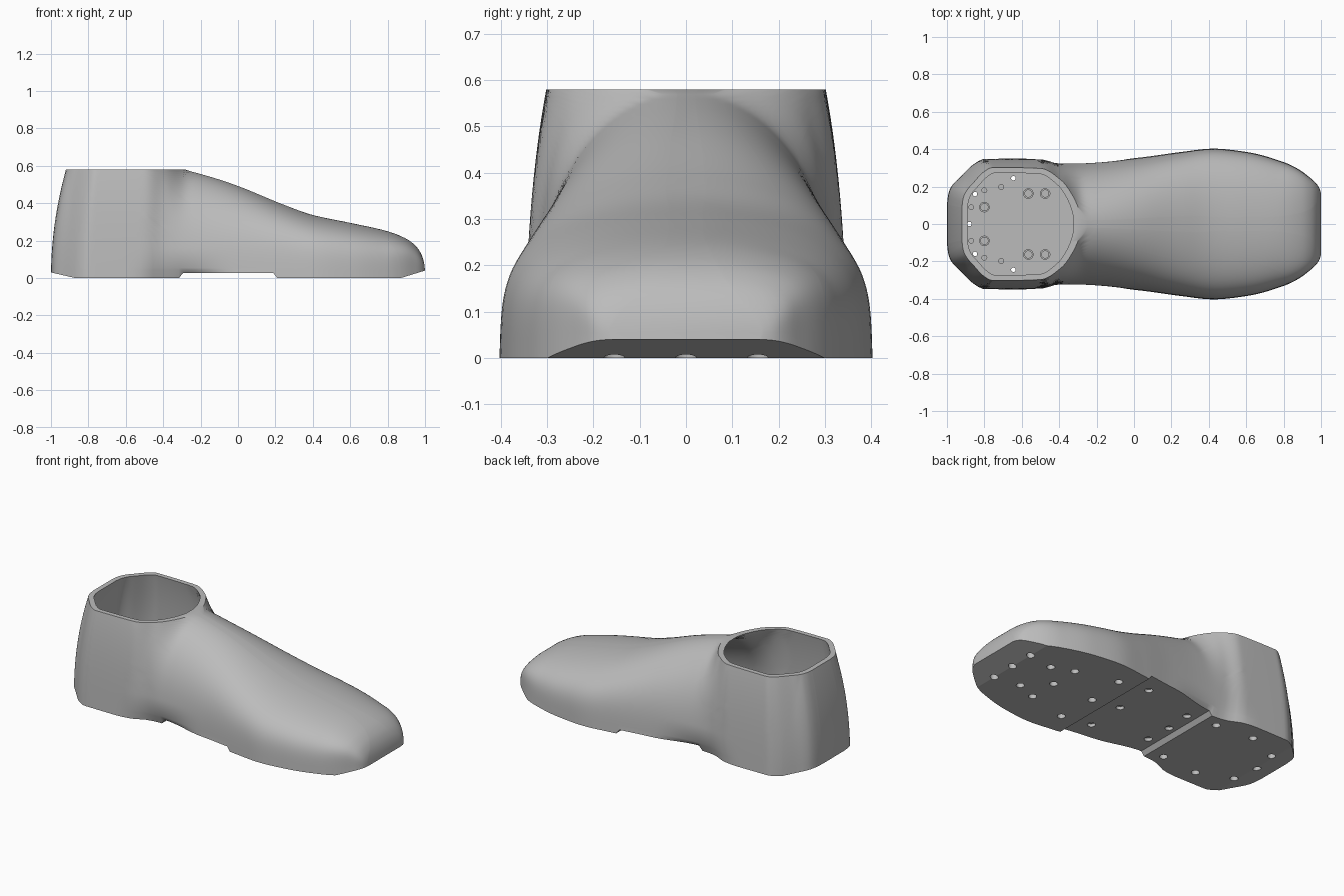
import bpy, bmesh, math

cube = bpy.data.objects.get("Cube")
if cube:
    bpy.data.objects.remove(cube)

grey = bpy.data.materials.new("mid_grey")
grey.use_nodes = True
grey.diffuse_color = (0.5, 0.5, 0.5, 1)
grey.node_tree.nodes["Principled BSDF"].inputs["Base Color"].default_value = (0.5, 0.5, 0.5, 1)

TOP, FLOOR, WALL = 0.58, 0.06, 0.026


def smooth_curve(points):
    """Monotone cubic through a few points."""
    xs, ys = zip(*points)
    d = [(ys[i + 1] - ys[i]) / (xs[i + 1] - xs[i]) for i in range(len(xs) - 1)]
    m = [d[0]] + [2 * a * b / (a + b) if a * b > 0 else 0 for a, b in zip(d, d[1:])] + [d[-1]]

    def f(x):
        x = min(max(x, xs[0]), xs[-1])
        i = max(k for k in range(len(d)) if xs[k] <= x)
        w = xs[i + 1] - xs[i]
        t = (x - xs[i]) / w
        u = 1 - t
        return (ys[i] * u * u * (1 + 2 * t) + ys[i + 1] * t * t * (1 + 2 * u)
                + w * t * u * (m[i] * u - m[i + 1] * t))
    return f


# Side profile (continued above the collar), half width of the sole,
# and how boxy the cross-section is along the shoe
height = smooth_curve([(-1, 3), (-.5, 1.5), (-.4, .87), (-.33, .645), (-.28, .58), (-.22, .562),
                       (-.12, .533), (0, .492), (.25, .39), (.4, .337), (.6, .295), (.8, .25),
                       (.9, .21), (.95, .172), (.98, .128), (.994, .085), (1, .04)])
half_width = smooth_curve([(-1, .1), (-.995, .15), (-.98, .195), (-.93, .25), (-.85, .325),
                           (-.8, .348), (-.5, .35), (-.4, .328), (-.3, .33), (0, .352),
                           (.25, .385), (.42, .403), (.6, .385), (.8, .33), (.87, .297),
                           (.935, .25), (.984, .2), (.997, .16), (1, .1)])
boxiness = smooth_curve([(-1, 3), (-.2, 3), (.3, 4), (.75, 4.4), (.95, 7), (1, 8)])


def heel_x(z):
    return -1 + 0.08 * (max(z, 0) / TOP) ** 2


def toe_x(z):
    lo, hi = -1.0, 1.0
    for _ in range(40):
        mid = (lo + hi) / 2
        lo, hi = (mid, hi) if height(mid) > z else (lo, mid)
    return lo


def width_at(x, z):
    z = max(z, 0)
    fade = min(max((-.4 - x) / .5, 0), 1) ** 2
    base = half_width(x - (heel_x(z) + 1) * fade)
    taper = 1 - .08 * z - .08 * (z / TOP) ** 3
    waist = 1 - .12 * max(0, 1 - z / .16) ** 2 * math.cos(min(abs(x + .3) / .3, 1) * math.pi / 2) ** 2
    return base * taper * waist * math.sqrt(max(0, 1 - (z / height(x)) ** boxiness(x)))


def sole_z(x):
    if x > .87:
        return .04 * (x - .87) / .13
    if x < -.87:
        return .03 * (-.87 - x) / .13
    return .026 * min(1, max(0, min((x + .315) / .02, (.21 - x) / .02)))


# Stations from heel to toe, closer at both ends, with extra ones at the shank steps
stations = [(1 - math.cos(math.pi * i / 80)) / 2 for i in range(81)]
stations += [(x + 1) / 2 for x in (-.315, -.295, .19, .21, -.87, .87)]
stations.sort()


def outline(z, inset=0):
    zz = z + inset * .6
    a, b = heel_x(zz), toe_x(zz)
    pts = [(a + (b - a) * s, width_at(a + (b - a) * s - .003 * s, zz)) for s in stations]
    if inset:
        widest = max(w for _, w in pts)
        k = (b - a - 2 * inset) / (b - a)
        pts = [(a + inset + (x - a) * k, w * (widest - inset) / widest) for x, w in pts]
    return pts


def add_ring(bm, pts, zfun):
    left = [bm.verts.new((x, w, zfun(x))) for x, w in pts]
    right = [bm.verts.new((x, -w, zfun(x))) for x, w in pts]
    return left + right[::-1]


def bridge(bm, a, b):
    n = len(a)
    for i in range(n):
        j = (i + 1) % n
        bm.faces.new((a[i], a[j], b[j], b[i]))


def cap(bm, ring):
    n = len(ring)
    for i in range(n // 2 - 1):
        bm.faces.new((ring[i], ring[i + 1], ring[n - 2 - i], ring[n - 1 - i]))


def finish(bm, name):
    mesh = bpy.data.meshes.new(name)
    bm.to_mesh(mesh)
    bm.free()
    mesh.materials.append(grey)
    obj = bpy.data.objects.new(name, mesh)
    bpy.context.collection.objects.link(obj)
    return obj


def select(obj):
    bpy.ops.object.select_all(action='DESELECT')
    obj.select_set(True)
    bpy.context.view_layer.objects.active = obj


# Hollow shoe: outer wall, collar rim, inner wall, sole and inner floor
bm = bmesh.new()
levels = [.044 + (TOP - .044) * i / 50 for i in range(51)]
inner_levels = [FLOOR + (TOP - FLOOR) * i / 30 for i in range(31)]
rings = [add_ring(bm, outline(0), sole_z)]
rings += [add_ring(bm, outline(z), lambda x, z=z: z) for z in levels]
rings += [add_ring(bm, outline(z, WALL), lambda x, z=z: z) for z in reversed(inner_levels)]
for lower, upper in zip(rings, rings[1:]):
    bridge(bm, lower, upper)
cap(bm, rings[0])
cap(bm, rings[-1])
bmesh.ops.remove_doubles(bm, verts=bm.verts[:], dist=1e-5)
bmesh.ops.recalc_face_normals(bm, faces=bm.faces[:])
shoe = finish(bm, "shoe_shell")


def mirrored(points):
    for x, y in points:
        yield x, y
        if y:
            yield x, -y


# Round holes through the sole
holes = [(-.4, .225), (-.645, .245), (-.85, .16), (-.88, 0),
         (-.24, .165), (-.25, 0), (.1, .245), (.1, 0),
         (.315, .245), (.3, 0), (.575, .18), (.575, 0), (.705, .13), (.87, .155), (.87, 0)]
bm = bmesh.new()


def drill(x, y, radius, z0, z1):
    made = bmesh.ops.create_cone(bm, cap_ends=True, segments=16, radius1=radius,
                                 radius2=radius, depth=z1 - z0)
    bmesh.ops.translate(bm, verts=made["verts"], vec=(x, y, (z0 + z1) / 2))


for x, y in mirrored(holes):
    drill(x, y, .023, -.05, .045)
    drill(x, y, .012, .04, .1)
# Shallow sockets in the heel floor
for x, y in mirrored([(-.87, .09), (-.8, .18), (-.71, .198)]):
    drill(x, y, .013, .05, .1)
cutter = finish(bm, "hole_cutter")
cutter.hide_render = True
select(shoe)
mod = shoe.modifiers.new("holes", 'BOOLEAN')
mod.operation = 'DIFFERENCE'
mod.solver = 'EXACT'
mod.use_self = True
mod.object = cutter
bpy.ops.object.modifier_apply(modifier=mod.name)
bpy.data.objects.remove(cutter)
bpy.ops.object.shade_smooth_by_angle(angle=math.radians(38))

# Raised mounting rings on the heel floor
bm = bmesh.new()
for x, y in mirrored([(-.8, .09), (-.565, .163), (-.475, .163)]):
    loops = []
    for radius, z in ((.028, FLOOR - .005), (.028, FLOOR + .012), (.019, FLOOR + .012), (.019, FLOOR - .005)):
        made = bmesh.ops.create_circle(bm, segments=20, radius=radius)["verts"]
        bmesh.ops.translate(bm, verts=made, vec=(x, y, z))
        loops.append(made)
    for i in range(4):
        bridge(bm, loops[i], loops[(i + 1) % 4])
bmesh.ops.recalc_face_normals(bm, faces=bm.faces[:])
rings_obj = finish(bm, "mounting_rings")
select(rings_obj)
bpy.ops.object.shade_smooth_by_angle(angle=math.radians(32))
